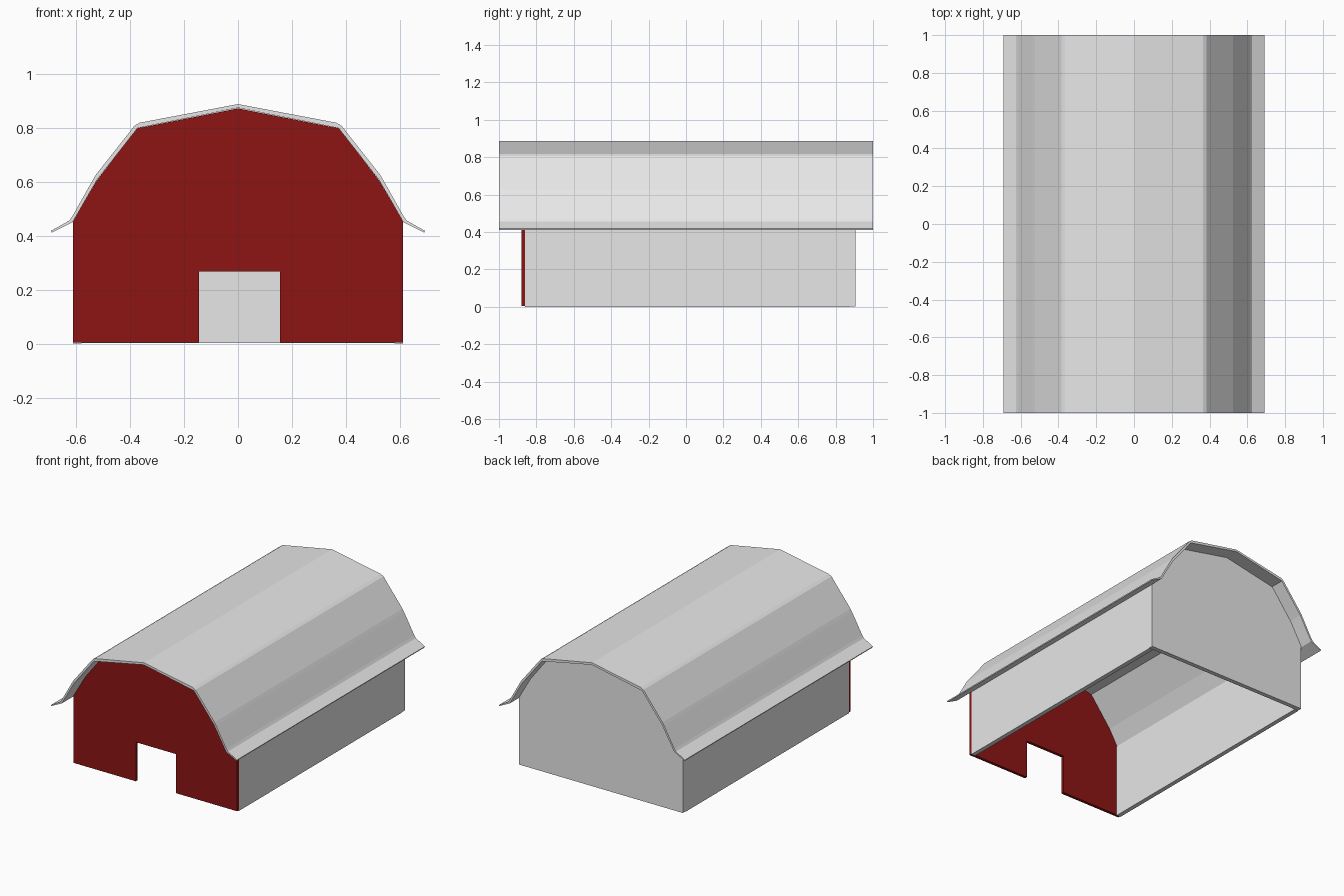
import bpy, bmesh

if "Cube" in bpy.data.objects:
    bpy.data.objects.remove(bpy.data.objects["Cube"])


def material(name, rgb):
    m = bpy.data.materials.new(name)
    m.diffuse_color = (*rgb, 1)
    m.use_nodes = True
    m.node_tree.nodes["Principled BSDF"].inputs["Base Color"].default_value = m.diffuse_color
    return m


GREY = material("plain grey", (0.8, 0.8, 0.8))
RED = material("barn red", (0.267, 0.007, 0.007))


def extrude_profile(name, pts, y0, y1, mat):
    """Closed x/z outline extruded along y."""
    bm = bmesh.new()
    face = bm.faces.new([bm.verts.new((x, y0, z)) for x, z in pts])
    ext = bmesh.ops.extrude_face_region(bm, geom=[face])
    verts = [v for v in ext["geom"] if isinstance(v, bmesh.types.BMVert)]
    bmesh.ops.translate(bm, verts=verts, vec=(0, y1 - y0, 0))
    bmesh.ops.recalc_face_normals(bm, faces=bm.faces)
    me = bpy.data.meshes.new(name)
    bm.to_mesh(me)
    bm.free()
    me.materials.append(mat)
    ob = bpy.data.objects.new(name, me)
    bpy.context.collection.objects.link(ob)
    return ob


def mirrored(half):
    """Left eave to right eave, from ridge-to-right-eave points."""
    return [(-x, z) for x, z in reversed(half) if x > 0] + half


# Gambrel roof sheet with softened folds and flared eaves
outer = [(0, 0.887), (0.364, 0.818), (0.383, 0.807), (0.525, 0.627),
         (0.537, 0.607), (0.613, 0.472), (0.624, 0.456), (0.692, 0.418)]
inner = [(0, 0.873), (0.372, 0.798), (0.522, 0.607), (0.612, 0.45), (0.69, 0.411)]
extrude_profile("roof", mirrored(outer) + mirrored(inner)[::-1], -1, 1, GREY)

# Gable ends: the front has a doorway, the back is solid
gable = mirrored([(0, 0.871), (0.374, 0.797), (0.522, 0.605), (0.61, 0.456)])
door = [(0.155, 0.005), (0.155, 0.268), (-0.145, 0.268), (-0.145, 0.005)]
extrude_profile("front_wall", gable + [(0.61, 0.005)] + door + [(-0.61, 0.005)],
                -0.88, -0.86, RED)
extrude_profile("back_wall", gable + [(0.61, 0.003), (-0.61, 0.003)],
                0.875, 0.905, GREY)

# Side walls up to the eaves
for side, s in (("left", -1), ("right", 1)):
    extrude_profile(side + "_wall", [(s * 0.58, 0), (s * 0.61, 0),
                                     (s * 0.61, 0.456), (s * 0.58, 0.5)],
                    -0.86, 0.875, GREY)
